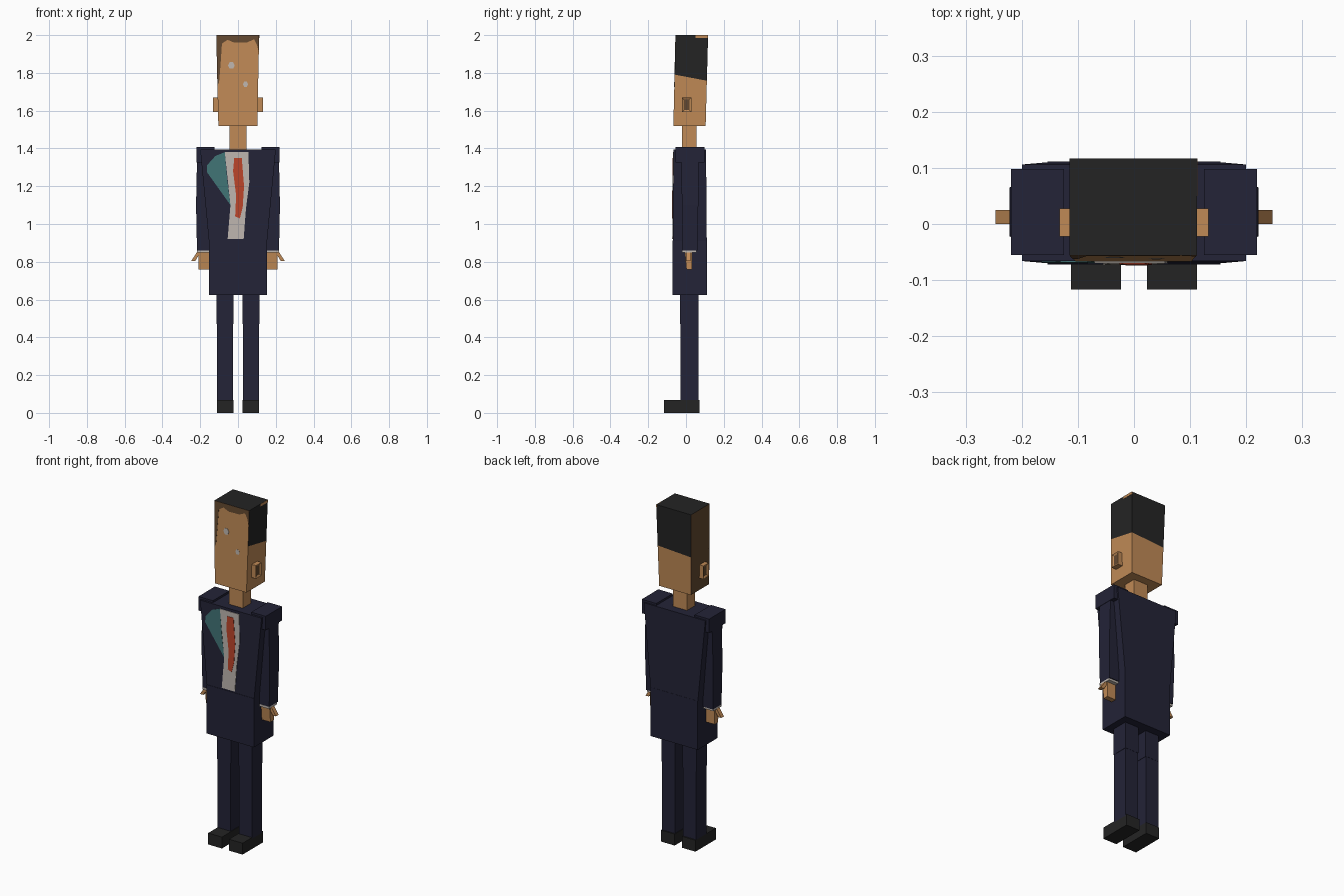
import bpy, bmesh
from mathutils import Vector

cube = bpy.data.objects.get("Cube")
if cube:
    bpy.data.objects.remove(cube, do_unlink=True)


def material(name, *rgb):
    lin = [((c / 255 + 0.055) / 1.055) ** 2.4 for c in rgb] + [1]
    m = bpy.data.materials.new(name)
    m.use_nodes = True
    m.diffuse_color = lin
    bsdf = m.node_tree.nodes["Principled BSDF"]
    bsdf.inputs["Base Color"].default_value = lin
    bsdf.inputs["Roughness"].default_value = 0.9
    return m


SKIN = material("skin tan", 192, 138, 86)
HAIR = material("soft black", 36, 36, 36)
BROWN = material("dark brown", 100, 73, 48)
SUIT = material("navy cloth", 35, 35, 55)
SHIRT = material("shirt white", 190, 182, 175)
TEAL = material("teal", 65, 116, 118)
RED = material("tie red", 188, 68, 42)


def finish(name, bm, *mats):
    bmesh.ops.recalc_face_normals(bm, faces=bm.faces)
    mesh = bpy.data.meshes.new(name)
    bm.to_mesh(mesh)
    bm.free()
    for m in mats:
        mesh.materials.append(m)
    obj = bpy.data.objects.new(name, mesh)
    bpy.context.collection.objects.link(obj)
    return obj


def block_mesh(bottom, top, z0, z1):
    """Tapered block; bottom and top are (x0, x1, y0, y1)."""
    bm = bmesh.new()
    rings = []
    for (x0, x1, y0, y1), z in ((bottom, z0), (top, z1)):
        rings.append([bm.verts.new((x, y, z)) for x, y in
                      ((x0, y0), (x1, y0), (x1, y1), (x0, y1))])
    low, high = rings
    bm.faces.new(low)
    bm.faces.new(high)
    for i in range(4):
        j = (i + 1) % 4
        bm.faces.new((low[i], low[j], high[j], high[i]))
    return bm


def block(name, mat, z0, z1, bottom, top=None):
    return finish(name, block_mesh(bottom, top or bottom, z0, z1), mat)


def pair(name, mat, z0, z1, bottom, top=None):
    """Block on the left (+x) and its mirror on the right."""
    def flip(r):
        return (-r[1], -r[0], r[2], r[3])
    top = top or bottom
    block("left_" + name, mat, z0, z1, bottom, top)
    block("right_" + name, mat, z0, z1, flip(bottom), flip(top))


def plate(name, mat, points, surface, thick=0.003):
    """Thin painted plate lying on a front surface y = surface(z)."""
    bm = bmesh.new()
    front = [bm.verts.new((x, surface(z) - thick, z)) for x, z in points]
    back = [bm.verts.new((x, surface(z) + 0.001, z)) for x, z in points]
    bm.faces.new(front)
    bm.faces.new(back)
    for i in range(len(points)):
        j = (i + 1) % len(points)
        bm.faces.new((front[i], front[j], back[j], back[i]))
    finish(name, bm, mat)


# Shoes and trousers
pair("shoe", HAIR, 0, 0.067, (0.023, 0.112, -0.117, 0.072))
pair("lower_leg", SUIT, 0.06, 0.47, (0.027, 0.112, -0.03, 0.065))
pair("upper_leg", SUIT, 0.47, 0.64, (0.025, 0.114, -0.031, 0.066))

# Jacket
block("jacket_skirt", SUIT, 0.625, 0.912, (-0.154, 0.154, -0.072, 0.111))
block("jacket_chest", SUIT, 0.91, 1.395,
      (-0.154, 0.154, -0.07, 0.11), (-0.2, 0.2, -0.066, 0.106))
pair("shoulder", SUIT, 1.325, 1.407, (0.125, 0.219, -0.055, 0.098))

# Arms
pair("upper_sleeve", SUIT, 1.1, 1.34,
     (0.147, 0.222, -0.022, 0.065), (0.145, 0.217, -0.024, 0.067))
pair("lower_sleeve", SUIT, 0.86, 1.1,
     (0.15, 0.217, -0.02, 0.06), (0.147, 0.222, -0.022, 0.065))
pair("cuff", SHIRT, 0.848, 0.861, (0.15, 0.217, -0.021, 0.055))
pair("hand", SKIN, 0.76, 0.85, (0.148, 0.21, 0.002, 0.033),
     (0.15, 0.21, -0.006, 0.033))
pair("thumb", SKIN, 0.805, 0.85, (0.226, 0.247, 0, 0.025),
     (0.198, 0.218, 0, 0.025))

# Shirt front, lapel and tie
def chest(z):
    return -0.07 + 0.004 * (z - 0.91) / 0.485


plate("shirt_front", SHIRT, [(-0.07, 1.38), (0.055, 1.38), (0.06, 1.22),
      (0.042, 1.08), (0.03, 0.92), (-0.055, 0.92), (-0.04, 1.1)], chest)
plate("lapel_panel", TEAL, [(-0.07, 1.38), (-0.058, 1.24), (-0.04, 1.1),
      (-0.165, 1.275), (-0.165, 1.31), (-0.12, 1.36)], chest, 0.002)
plate("tie", RED, [(-0.02, 1.35), (0.02, 1.35), (0.032, 1.2), (0.025, 1.09),
      (0.01, 1.03), (-0.015, 1.04), (-0.01, 1.15), (-0.026, 1.28)],
      chest, 0.005)

# Neck
block("neck", SKIN, 1.38, 1.54, (-0.045, 0.045, -0.02, 0.055))

# Head, cut along the sloping hairline
bm = block_mesh((-0.104, 0.102, -0.067, 0.104),
                (-0.115, 0.112, -0.055, 0.117), 1.52, 2.0)
bmesh.ops.recalc_face_normals(bm, faces=bm.faces)
bmesh.ops.bisect_plane(bm, geom=bm.verts[:] + bm.edges[:] + bm.faces[:],
                       plane_co=(0, 0, 1.773),
                       plane_no=Vector((-0.06, 0.19, 1)).normalized())
for f in bm.faces:
    n = f.normal
    if n.x < -0.5:
        f.material_index = 2
    elif n.y > -0.5 and n.z > -0.5 and f.calc_center_median().z > 1.77:
        f.material_index = 1
finish("head", bm, SKIN, HAIR, BROWN)
block("crown_edge", SKIN, 1.985, 2.0, (0.107, 0.113, 0.05, 0.117))

# Forehead hair and eyes
def face(z):
    return -0.067 + 0.012 * (z - 1.52) / 0.48


plate("fringe", BROWN, [(-0.115, 2), (0.112, 2), (0.11, 1.91), (0.1, 1.95),
      (0.085, 1.978), (0.05, 1.962), (-0.02, 1.96), (-0.055, 1.975),
      (-0.085, 1.955), (-0.092, 1.85), (-0.1, 1.75), (-0.109, 1.73)],
      face, 0.001)
for name, x, z, r in (("right_eye", -0.035, 1.84, 0.018),
                      ("left_eye", 0.04, 1.74, 0.014)):
    plate(name, SHIRT, [(x - r, z), (x - r / 2, z + r), (x + r / 2, z + r),
          (x + r, z), (x + r / 2, z - r), (x - r / 2, z - r)], face, 0.001)

# Ears with a recessed dark centre
for side, name in ((1, "left_ear"), (-1, "right_ear")):
    x0, x1 = sorted((side * 0.1, side * 0.133))
    bm = block_mesh((x0, x1, -0.022, 0.028), (x0, x1, -0.022, 0.028),
                    1.592, 1.67)
    bmesh.ops.recalc_face_normals(bm, faces=bm.faces)
    outer = [f for f in bm.faces if f.normal.x * side > 0.5]
    bmesh.ops.inset_region(bm, faces=outer, thickness=0.015, depth=-0.006)
    outer[0].material_index = 1
    finish(name, bm, SKIN, BROWN)
